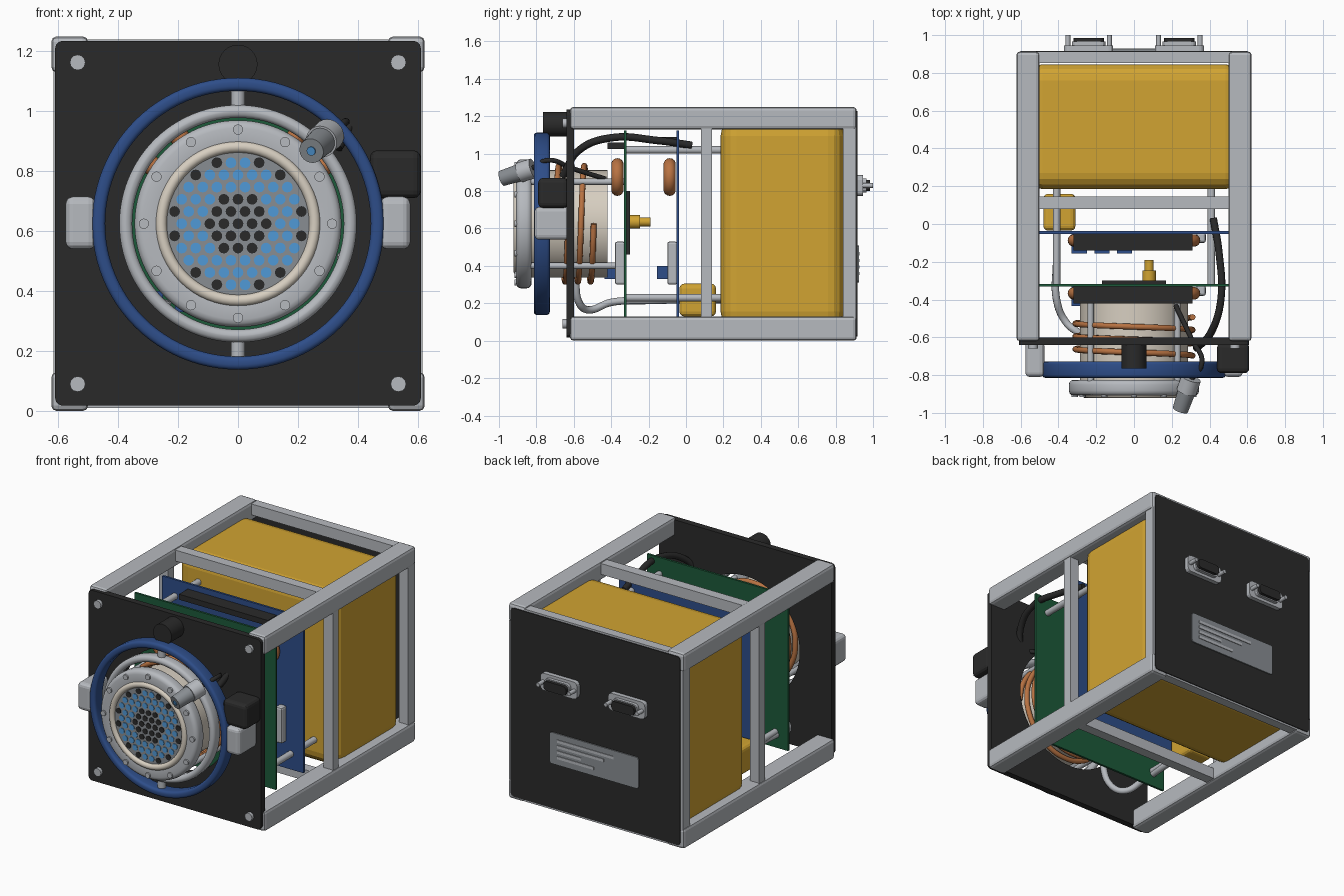
import bpy, bmesh, math
from mathutils import Vector, Matrix

if "Cube" in bpy.data.objects:
    bpy.data.objects.remove(bpy.data.objects["Cube"])


def material(name, *rgb):
    m = bpy.data.materials.new(name)
    m.use_nodes = True
    m.diffuse_color = (*rgb, 1)
    m.node_tree.nodes["Principled BSDF"].inputs["Base Color"].default_value = (*rgb, 1)
    return m


SILVER = material("silver metal", .47, .49, .52)
BLACK = material("black panel", .023, .023, .023)
GOLD = material("gold tank", .64, .37, .032)
GREEN = material("green board", .012, .10, .042)
NAVY = material("navy blue", .027, .075, .25)
SKY = material("light blue", .08, .32, .68)
CREAM = material("cream", .68, .62, .53)
COPPER = material("copper", .48, .17, .055)
GREY = material("dark grey", .25, .27, .29)
CZ = .625  # height of the front axis


def add(name, bm, *mats):
    me = bpy.data.meshes.new(name)
    bmesh.ops.recalc_face_normals(bm, faces=bm.faces)
    bm.to_mesh(me)
    bm.free()
    for m in mats:
        me.materials.append(m)
    me.shade_smooth()
    me.set_sharp_from_angle(angle=math.radians(35))
    ob = bpy.data.objects.new(name, me)
    bpy.context.collection.objects.link(ob)
    return ob


def box(name, x, y, z, mat, bevel=0, seg=2, axis=None):
    """Box from three ranges; bevels all edges or those along one axis."""
    bm = bmesh.new()
    lo, hi = Vector((x[0], y[0], z[0])), Vector((x[1], y[1], z[1]))
    bmesh.ops.create_cube(bm, size=1, matrix=Matrix.Translation((lo + hi) / 2) @ Matrix.Diagonal((*(hi - lo), 1)))
    if bevel:
        edges = [e for e in bm.edges if axis is None
                 or abs((e.verts[0].co - e.verts[1].co).normalized()[axis]) > .9]
        bmesh.ops.bevel(bm, geom=edges, offset=bevel, segments=seg, profile=.5, affect='EDGES')
    ob = add(name, bm, mat)
    ob.data.shade_flat()
    return ob


def rod(name, a, b, r, mat, r2=None, sides=24):
    a, b = Vector(a), Vector(b)
    bm = bmesh.new()
    bmesh.ops.create_cone(bm, cap_ends=True, segments=sides, radius1=r, radius2=r2 or r, depth=(b - a).length,
                          matrix=Matrix.Translation((a + b) / 2) @ (b - a).to_track_quat('Z', 'Y').to_matrix().to_4x4())
    return add(name, bm, mat)


def lathe(name, profile, mat, x=0, z=CZ, n=64):
    """Turns a closed (radius, y) profile round an axis along y."""
    bm = bmesh.new()
    rings = [[bm.verts.new((x + r * math.cos(t), y, z + r * math.sin(t))) for r, y in profile]
             for t in (math.tau * i / n for i in range(n))]
    for i in range(n):
        p, q = rings[i], rings[(i + 1) % n]
        for j in range(len(profile)):
            k = (j + 1) % len(profile)
            bm.faces.new((p[j], p[k], q[k], q[j]))
    return add(name, bm, mat)


def torus(name, R, r, y, mat, x=0, z=CZ, n=64):
    pts = [(R + r * math.cos(math.tau * i / 14), y + r * math.sin(math.tau * i / 14)) for i in range(14)]
    return lathe(name, pts, mat, x, z, n)


def band(name, r0, r1, y0, y1, c, mat):
    """Flat ring with rounded rims of radius c."""
    pts = []
    for i, (r, y) in enumerate(((r1 - c, y1 - c), (r0 + c, y1 - c), (r0 + c, y0 + c), (r1 - c, y0 + c))):
        pts += [(r + c * math.cos(t), y + c * math.sin(t)) for t in (math.pi / 2 * (i + k / 3) for k in range(4))]
    return lathe(name, pts, mat, n=96)


def tube(name, pts, r, mat):
    """Smooth cable through the given points."""
    cu = bpy.data.curves.new(name, 'CURVE')
    cu.dimensions, cu.bevel_depth, cu.bevel_resolution = '3D', r, 3
    cu.resolution_u, cu.use_fill_caps = 8, True
    s = cu.splines.new('BEZIER')
    s.bezier_points.add(len(pts) - 1)
    for bp, p in zip(s.bezier_points, pts):
        bp.co = p
        bp.handle_left_type = bp.handle_right_type = 'AUTO'
    cu.materials.append(mat)
    ob = bpy.data.objects.new(name, cu)
    bpy.context.collection.objects.link(ob)
    return ob


SIDES = (("left", 1), ("right", -1))


def span(s, a, b):
    return sorted((s * a, s * b))


# Frame: four long rails, posts and cross beams
for lvl, z, zb in (("lower", (0, .13), (.01, .08)), ("upper", (1.13, 1.25), (1.17, 1.24))):
    for side, s in SIDES:
        box(f"{lvl}_{side}_rail", span(s, .5, .623), (-.62, .912), z, SILVER, .018)
    box(f"{lvl}_back_beam", (-.51, .51), (.852, .912), zb, SILVER)
    box(f"{lvl}_middle_beam", (-.51, .51), (.08, .145), zb, SILVER)
for side, s in SIDES:
    box(f"{side}_back_post", span(s, .55, .615), (.84, .91), (.12, 1.14), SILVER)
    box(f"{side}_middle_post", span(s, .55, .615), (.08, .14), (.12, 1.14), SILVER)

# Back panel with sockets and label
box("back_panel", (-.6, .6), (.9, .917), (.022, 1.228), BLACK, .02, 2, 1)
for side, s in SIDES:
    c = .24 * s
    box(f"{side}_socket_flange", (c - .13, c + .13), (.91, .945), (.775, .885), SILVER, .025, 3, 1)
    box(f"{side}_socket_shell", (c - .088, c + .088), (.94, .965), (.793, .867), SILVER, .025, 3, 1)
    box(f"{side}_socket_core", (c - .08, c + .08), (.94, .985), (.8, .86), BLACK, .022, 3, 1)
    for d in (-.11, .11):
        rod(f"{side}_socket_screw", (c + d, .94, .83), (c + d, 1, .83), .013, SILVER, sides=12)
box("back_label", (-.31, .32), (.91, .924), (.31, .51), GREY, .015, 2, 1)
for i, w in enumerate((.40, .33, .17, .26)):
    box("label_line", (.265 - w, .265), (.92, .928), (.455 - .035 * i, .473 - .035 * i), SILVER)

# Tank and small capacitor
box("tank", (-.57, .57), (.185, .845), (.07, 1.18), GOLD, .085, 4)
box("capacitor", (-.48, -.31), (-.035, .16), (.13, .305), GOLD, .025, 3)

# Circuit boards and their components
for name, y, mat, ztop in (("green", -.325, GREEN, 1.06), ("blue", -.045, NAVY, 1.09)):
    box(f"{name}_board", (-.5, .5), (y - .007, y + .007), (.13, 1.125), mat)
    box(f"{name}_board_heat_sink", (-.32, .31), (y - .095, y), (ztop - .035, ztop), BLACK)
    box(f"{name}_board_shield", (.33, .38), (y - .055, y), (.3, .53), SILVER, .012)
    for side, s in SIDES:
        torus(f"{name}_board_{side}_inductor", .068, .033, y - .042, COPPER, x=.25 * s, z=.875, n=32)
    for i in range(3):
        x = -.33 + .12 * i
        box(f"{name}_board_connector", (x, x + .08), (y - .11, y), (.33, .4), NAVY)
box("processor", (-.17, .17), (-.325, -.3), (.46, .8), BLACK)
rod("brass_fitting", (.08, -.32, .635), (.08, -.245, .635), .036, GOLD)
rod("brass_nipple", (.08, -.25, .635), (.08, -.19, .635), .024, GOLD)
for side, s in SIDES:
    for z in (.23, 1.02):
        rod(f"{side}_board_rod", (.41 * s, -.33, z), (.41 * s, .25, z), .02, SILVER)
    for z in (.4, .85):
        rod(f"{side}_standoff", (.23 * s, -.83, z), (.23 * s, -.33, z), .017, SILVER)

# Front plate with round opening and screws
plate = box("front_plate", (-.61, .61), (-.64, -.6), (.018, 1.235), BLACK, .025, 3, 1)
cutter = rod("opening_cutter", (0, -.8, CZ), (0, -.5, CZ), .385, BLACK, sides=64)
cutter.hide_render = True
mod = plate.modifiers.new("opening", 'BOOLEAN')
mod.operation, mod.solver, mod.object = 'DIFFERENCE', 'EXACT', cutter
bpy.context.view_layer.objects.active = plate
bpy.ops.object.modifier_apply(modifier=mod.name)
plate.data.shade_flat()
bpy.data.objects.remove(cutter)
for x in (-.535, .535):
    for z in (.09, 1.163):
        rod("plate_screw", (x, -.66, z), (x, -.63, z), .026, SILVER, sides=12)
rod("front_knob", (0, -.765, 1.157), (0, -.63, 1.157), .065, BLACK, sides=32)
box("switch_box", (.44, .61), (-.79, -.63), (.71, .87), BLACK, .025, 3)
for side, s in SIDES:
    box(f"{side}_bracket", span(s, .475, .575), (-.81, -.62), (.54, .715), SILVER, .024, 3)

# Guard wheel: outer ring, inner ring, spokes
band("guard_ring", .443, .487, -.814, -.728, .016, NAVY)
band("inner_ring", .353, .396, -.81, -.735, .02, SILVER)
for z in (.21, 1.04):
    rod("ring_spoke", (0, -.77, z - .045), (0, -.77, z + .045), .024, SILVER)

# Canister and copper coil
rod("canister", (0, -.85, CZ), (0, -.42, CZ), .287, CREAM, sides=64)
steps = 16
coil = [(.31 * math.cos(t), -.697 + .068 * t / math.tau, CZ + .31 * math.sin(t))
        for t in (math.tau * i / steps for i in range(3 * steps + 1))]
tube("copper_coil", coil, .016, COPPER)

# Filter head: flange, bolts, cream bead, perforated grille
band("head_flange", .24, .345, -.908, -.825, .026, SILVER)
for i in range(12):
    t = math.tau * i / 12
    x, z = .314 * math.cos(t), CZ + .314 * math.sin(t)
    rod("flange_bolt", (x, -.917, z), (x, -.89, z), .017, SILVER, sides=16)
torus("cream_bead", .256, .019, -.903, CREAM)
rod("grille", (0, -.905, CZ), (0, -.85, CZ), .24, GREY, sides=64)
bm = bmesh.new()
pitch = .047
for row in range(-5, 6):
    for col in range(-6, 7):
        x, z = (col + .5 * (row % 2)) * pitch, row * pitch * .866
        r = math.hypot(x, z)
        if r > .222:
            continue
        ret = bmesh.ops.create_cone(bm, cap_ends=True, segments=12, radius1=.018, radius2=.018, depth=.006,
                                    matrix=Matrix.Translation((x, -.906, CZ + z)) @ Matrix.Rotation(math.pi / 2, 4, 'X'))
        for f in {f for v in ret["verts"] for f in v.link_faces}:
            f.material_index = 1 if .11 < r < .206 else 0
add("grille_holes", bm, BLACK, SKY)

# Tilted nozzle with its cable
tip, base = Vector((.245, -.985, .868)), Vector((.298, -.83, .918))
rod("nozzle", tip, base, .042, GREY, .05)
rod("nozzle_collar", tip.lerp(base, .62), base + (base - tip) * .08, .054, SILVER)
rod("nozzle_lens", tip - (base - tip) * .03, base, .015, SKY)
tube("nozzle_cable", [base, (.36, -.73, .965), (.31, -.62, .925), (.22, -.43, .865)], .013, BLACK)

# Long cable and drain pipe
tube("power_cable", [(.33, -.66, .88), (.41, -.57, 1.02), (.46, -.4, 1.085), (.45, -.15, 1.07), (.42, .03, 1.045)],
     .02, BLACK)
tube("drain_pipe", [(-.24, -.59, .37), (-.3, -.57, .2), (-.36, -.52, .165), (-.41, -.4, .205), (-.41, -.2, .215),
                    (-.41, .2, .22)], .02, SILVER)
